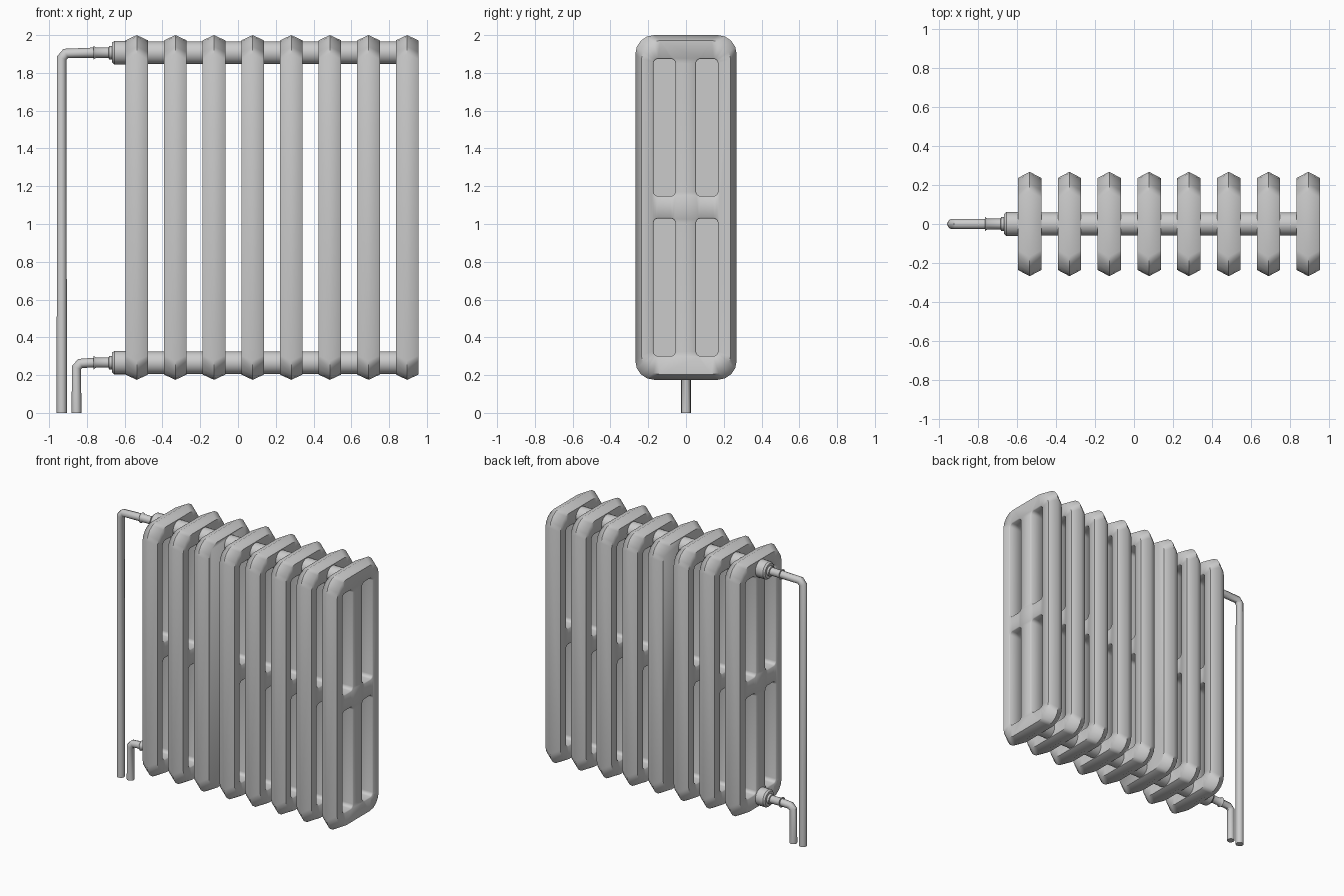
import bpy, bmesh, math

if "Cube" in bpy.data.objects:
    bpy.data.objects.remove(bpy.data.objects["Cube"])

ZC, HALF_W = 1.0875, 0.06          # section mid height, half thickness
ZTOP, ZBOT = 1.907, 0.266          # pipe heights
XS = [-0.536 + 0.2045 * i for i in range(8)]


def rounded(y0, y1, z0, z1, r, seg):
    """Rounded rectangle outline in the yz plane."""
    pts = []
    for k, (cy, cz) in enumerate([(y1 - r, z1 - r), (y0 + r, z1 - r),
                                  (y0 + r, z0 + r), (y1 - r, z0 + r)]):
        for i in range(seg + 1):
            a = math.pi / 2 * (k + i / seg)
            pts.append((cy + r * math.cos(a), cz + r * math.sin(a)))
    return pts


def finish(bm, name, angle):
    bmesh.ops.recalc_face_normals(bm, faces=bm.faces[:])
    me = bpy.data.meshes.new(name)
    bm.to_mesh(me)
    bm.free()
    ob = bpy.data.objects.new(name, me)
    bpy.context.collection.objects.link(ob)
    smooth(ob, angle)
    return ob


def smooth(ob, angle):
    bpy.ops.object.select_all(action='DESELECT')
    bpy.context.view_layer.objects.active = ob
    ob.select_set(True)
    bpy.ops.object.shade_smooth_by_angle(angle=math.radians(angle))


def bridge(bm, a, b):
    n = len(a)
    for i in range(n):
        j = (i + 1) % n
        bm.faces.new((a[i], a[j], b[j], b[i]))


def loop_edges(bm, loop):
    out = []
    for i, v in enumerate(loop):
        w = loop[(i + 1) % len(loop)]
        out.append(bm.edges.get((v, w)) or bm.edges.new((v, w)))
    return out


HOLES = [(y0, y1, z0, z1) for y0, y1 in ((-0.178, -0.05), (0.047, 0.175))
         for z0, z1 in ((0.295, 1.035), (1.142, 1.88))]


def section(name, x, closed=0):
    """Radiator section with four windows; closed = side (-1/+1) left solid."""
    bm = bmesh.new()

    def ring(dx, pts):
        return [bm.verts.new((x + dx, y, z)) for y, z in pts]

    face_pts = rounded(-0.236, 0.236, 0.203, 1.972, 0.1, 4)
    ridge = ring(0, rounded(-0.268, 0.268, 0.175, 2.0, 0.1, 4))
    face = {s: ring(s * HALF_W, face_pts) for s in (-1, 1)}
    rims = {-1: [], 1: []}
    for s in (-1, 1):
        bridge(bm, face[s], ridge)
    # window walls with a small chamfer at each mouth
    c = 0.006
    for y0, y1, z0, z1 in HOLES:
        inner = rounded(y0 + c, y1 - c, z0 + c, z1 - c, 0.024, 4)
        outer = rounded(y0, y1, z0, z1, 0.03, 4)
        ends = {s: ring(s * (HALF_W - c), inner) for s in (-1, 1)}
        bridge(bm, ends[-1], ends[1])
        for s in (-1, 1):
            if s == closed:
                bm.faces.new(ends[s])
            else:
                rim = ring(s * HALF_W, outer)
                bridge(bm, rim, ends[s])
                rims[s].append(rim)
    # flat side faces around the windows
    for s in (-1, 1):
        if s == closed:
            bm.faces.new(face[s])
        else:
            edges = loop_edges(bm, face[s])
            for r in rims[s]:
                edges += loop_edges(bm, r)
            bmesh.ops.triangle_fill(bm, use_beauty=True, use_dissolve=False,
                                    edges=edges, normal=(s, 0, 0))
    return finish(bm, name, 58)


def lathe_x(name, z, profile, n=24):
    """Closed solid of revolution about a line along x."""
    bm = bmesh.new()
    rings = [[bm.verts.new((x, r * math.cos(2 * math.pi * i / n),
                            z + r * math.sin(2 * math.pi * i / n)))
              for i in range(n)] for x, r in profile]
    for a, b in zip(rings, rings[1:]):
        bridge(bm, a, b)
    bm.faces.new(rings[0])
    bm.faces.new(rings[-1])
    return finish(bm, name, 35)


def pipe(name, pts, r):
    cu = bpy.data.curves.new(name, 'CURVE')
    cu.dimensions = '3D'
    cu.bevel_depth = r
    cu.bevel_resolution = 3
    cu.use_fill_caps = True
    sp = cu.splines.new('POLY')
    sp.points.add(len(pts) - 1)
    for p, (x, z) in zip(sp.points, pts):
        p.co = (x, 0, z, 1)
    ob = bpy.data.objects.new(name, cu)
    bpy.context.collection.objects.link(ob)
    bpy.ops.object.select_all(action='DESELECT')
    bpy.context.view_layer.objects.active = ob
    ob.select_set(True)
    bpy.ops.object.convert(target='MESH')
    smooth(bpy.context.object, 40)


# radiator sections; the facing sides of the middle pair are solid
for i, x in enumerate(XS):
    section(f"section_{i + 1}", x, {2: 1, 3: -1}.get(i, 0))

# header tubes, end fittings
for label, z in (("top", ZTOP), ("bottom", ZBOT)):
    lathe_x(f"{label}_header_tube", z, [(-0.60, 0.06), (0.90, 0.06)])
    lathe_x(f"{label}_fitting", z, [
        (-0.765, 0.02), (-0.765, 0.036), (-0.752, 0.027), (-0.685, 0.027),
        (-0.683, 0.035), (-0.667, 0.035), (-0.667, 0.052), (-0.655, 0.062),
        (-0.59, 0.062)])

# supply and return pipes with elbows
pipe("supply_pipe", [(-0.933, 0), (-0.933, 1.878), (-0.912, ZTOP - 0.004),
                     (-0.76, ZTOP)], 0.027)
pipe("return_pipe", [(-0.855, 0), (-0.855, 0.24), (-0.834, ZBOT - 0.004),
                     (-0.76, ZBOT)], 0.026)
